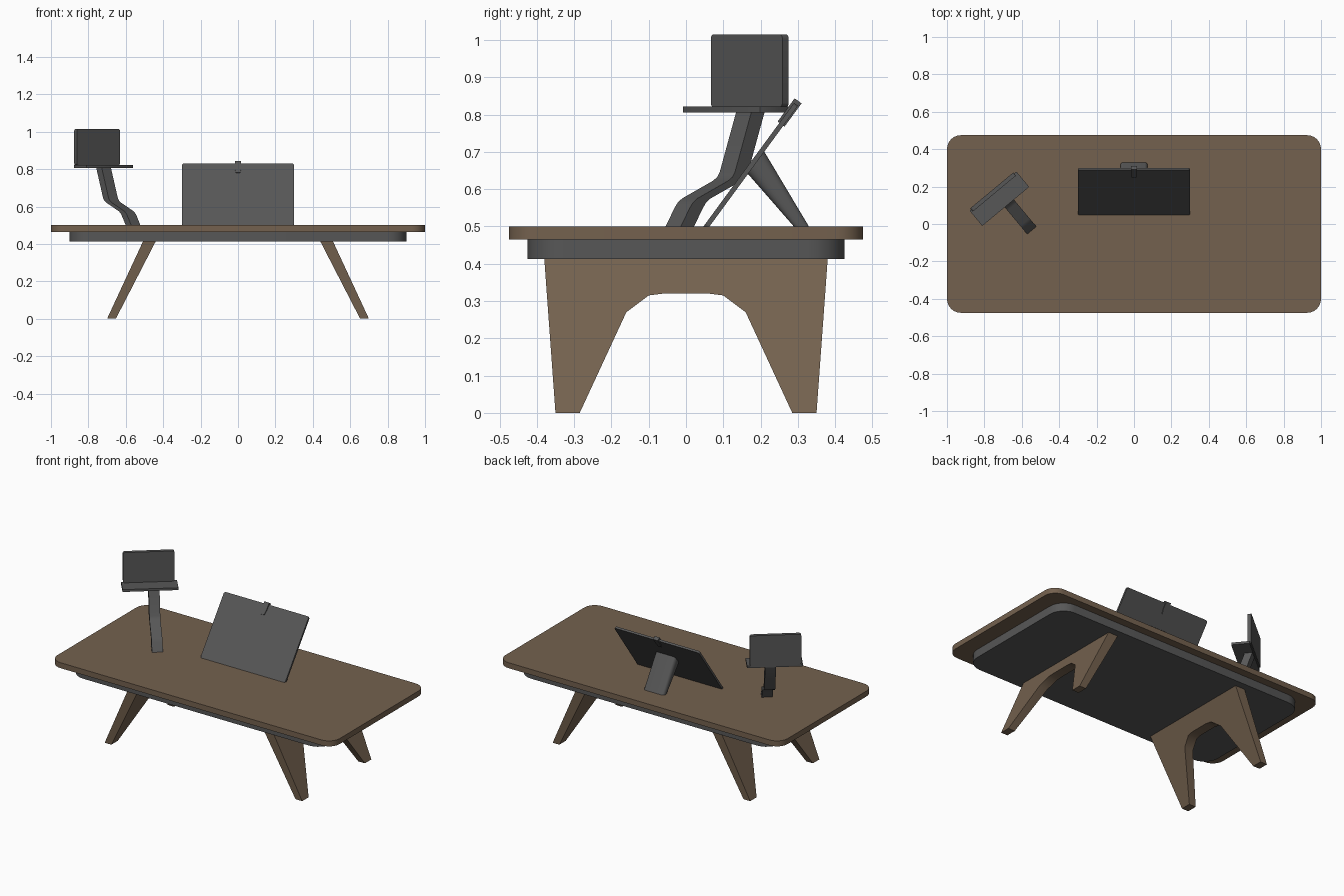
import bpy, bmesh, math
from mathutils import Vector, Matrix

if "Cube" in bpy.data.objects:
    bpy.data.objects.remove(bpy.data.objects["Cube"])


def material(name, rgb):
    m = bpy.data.materials.new(name)
    m.diffuse_color = (*rgb, 1)
    m.use_nodes = True
    m.node_tree.nodes["Principled BSDF"].inputs["Base Color"].default_value = m.diffuse_color
    return m


BROWN = material("walnut_brown", (0.175, 0.12, 0.077))
GREY = material("dark_grey", (0.095, 0.095, 0.095))


def rounded(w, h, r, seg=6):
    """Outline of a rounded rectangle centred on the origin."""
    pts = []
    for i, (sx, sy) in enumerate([(1, 1), (-1, 1), (-1, -1), (1, -1)]):
        for k in range(seg + 1):
            a = math.pi / 2 * (i + k / seg)
            pts.append((sx * (w / 2 - r) + r * math.cos(a),
                        sy * (h / 2 - r) + r * math.sin(a)))
    return pts


def loft(name, ring_a, ring_b, mat):
    """Solid between two matching rings of 3D points."""
    bm = bmesh.new()
    a = [bm.verts.new(p) for p in ring_a]
    b = [bm.verts.new(p) for p in ring_b]
    bm.faces.new(a)
    bm.faces.new(b)
    for i in range(len(a)):
        j = (i + 1) % len(a)
        bm.faces.new((a[i], a[j], b[j], b[i]))
    bmesh.ops.recalc_face_normals(bm, faces=bm.faces)
    me = bpy.data.meshes.new(name)
    bm.to_mesh(me)
    bm.free()
    me.materials.append(mat)
    ob = bpy.data.objects.new(name, me)
    bpy.context.collection.objects.link(ob)
    bpy.ops.object.select_all(action='DESELECT')
    ob.select_set(True)
    bpy.context.view_layer.objects.active = ob
    bpy.ops.object.shade_smooth_by_angle(angle=math.radians(30))
    return ob


def slab(name, pts, lo, hi, mat, frame=Matrix()):
    """Flat outline thickened from lo to hi along the frame's third axis."""
    return loft(name, [frame @ Vector((x, y, lo)) for x, y in pts],
                [frame @ Vector((x, y, hi)) for x, y in pts], mat)


def axes(origin, ax, ay, az):
    m = Matrix((ax, ay, az)).transposed().to_4x4()
    m.translation = Vector(origin)
    return m


# Table top and the frame under it
slab("table_top", rounded(2, 0.95, 0.075), 0.465, 0.5, BROWN)
slab("under_frame", rounded(1.8, 0.85, 0.1), 0.412, 0.465, GREY)

# Splayed leg panels with an arched opening
half = [(0.38, 0.413), (0.35, 0), (0.285, 0), (0.16, 0.27), (0.1, 0.315), (0.06, 0.32)]
leg = half + [(-y, z) for y, z in reversed(half)]
for side, label in ((-1, "left"), (1, "right")):
    loft(label + "_leg_panel",
         [(side * (0.70 - 0.465 * z), y, z) for y, z in leg],
         [(side * (0.653 - 0.515 * z), y, z) for y, z in leg], BROWN)

# Tilted monitor screen with a small clip on its upper edge
up = Vector((0, 0.591, 0.806)).normalized()
screen = axes((0, 0.063, 0.5), Vector((1, 0, 0)), up, Vector((1, 0, 0)).cross(up))
slab("screen", [(x, y + 0.195) for x, y in rounded(0.6, 0.412, 0.014)],
     0, 0.013, GREY, screen)
slab("screen_clip", [(-0.011, 0.335), (0.011, 0.335), (0.017, 0.365), (0.017, 0.412),
                     (-0.017, 0.412), (-0.017, 0.365)], -0.004, 0.019, GREY, screen)

# Leaning strut behind the screen, wider where it meets the screen
section = rounded(0.146, 1, 0.015)
section = [(x, max(-0.5, min(0.5, y))) for x, y in rounded(0.146, 0.04, 0.016)]
loft("screen_strut", [(x, 0.31 + v, 0.499) for x, v in section],
     [(x, 0.187 + v * 1.1, 0.672 + v * 1.5) for x, v in section], GREY)

# Cranked arm, turned towards the middle of the table
along = Vector((0.77, 0.64, 0)).normalized()
back = Vector((-along.y, along.x, 0))
path = [(0, 0.499), (0.032, 0.55), (0.042, 0.563), (0.058, 0.575),
        (0.165, 0.622), (0.18, 0.632), (0.189, 0.645), (0.247, 0.808)]
outline = ([(s - 0.023, z) for s, z in path]
           + [(s + 0.023, z) for s, z in reversed(path)])
slab("tablet_arm", outline, -0.032, 0.032, GREY,
     axes((-0.561, -0.017, 0), back, Vector((0, 0, 1)), along))

# Shelf and upright tablet on the arm
slab("tablet_shelf", rounded(0.326, 0.107, 0.004, 2), 0.806, 0.821, GREY,
     axes((-0.72, 0.135, 0), along, back, Vector((0, 0, 1))))
slab("tablet", rounded(0.3, 0.195, 0.012), -0.011, 0.011, GREY,
     axes((-0.7535, 0.171, 0.9175), along, Vector((0, 0, 1)), -back))
